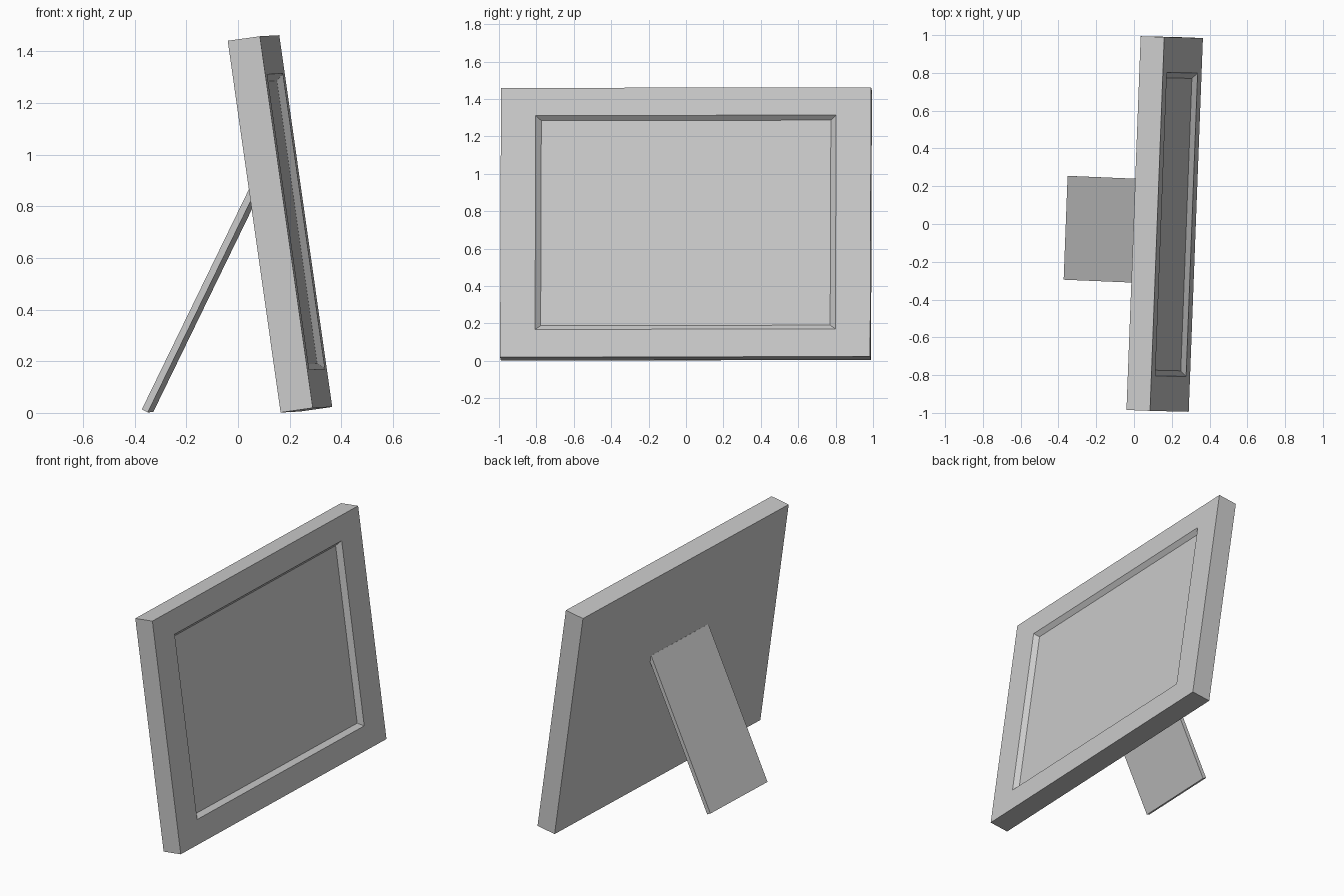
import bpy
import bmesh
from math import copysign
from mathutils import Matrix, Vector

default = bpy.data.objects.get("Cube")
if default:
    bpy.data.objects.remove(default, do_unlink=True)

# One plain grey for every part
grey = bpy.data.materials.new("plain_grey")
grey.use_nodes = True
grey.diffuse_color = (0.6, 0.6, 0.6, 1)
grey.node_tree.nodes["Principled BSDF"].inputs["Base Color"].default_value = (0.6, 0.6, 0.6, 1)

# The whole model is yawed slightly; this is its width direction
ACROSS = Vector((0.038, 1, 0.002)).normalized()


def placement(up, centre):
    """Local x runs across, y runs up the board, z points out of its face."""
    up = (up - ACROSS * up.dot(ACROSS)).normalized()
    out = ACROSS.cross(up)
    turn = Matrix((ACROSS, up, out)).transposed().to_4x4()
    return Matrix.Translation(centre) @ turn


def board(size):
    bm = bmesh.new()
    bmesh.ops.create_cube(bm, size=1)
    bmesh.ops.scale(bm, vec=size, verts=bm.verts)
    return bm


def nest(bm, face, width, height, z):
    """Inset a face to a given rectangle at a given depth."""
    bmesh.ops.inset_region(bm, faces=[face], thickness=0.02)
    for v in face.verts:
        v.co = (copysign(width / 2, v.co.x), copysign(height / 2, v.co.y), z)


def finish(bm, name, matrix):
    bmesh.ops.recalc_face_normals(bm, faces=bm.faces)
    mesh = bpy.data.meshes.new(name)
    bm.to_mesh(mesh)
    bm.free()
    mesh.materials.append(grey)
    obj = bpy.data.objects.new(name, mesh)
    obj.matrix_world = matrix
    bpy.context.collection.objects.link(obj)


# Leaning frame with a shallow bevelled picture recess
depth = 0.126
frame = board((1.98, 1.454, depth))
front = max(frame.faces, key=lambda f: f.calc_center_median().z)
nest(frame, front, 1.607, 1.155, depth / 2)
nest(frame, front, 1.549, 1.107, depth / 2 - 0.026)
finish(frame, "picture_frame", placement(Vector((-0.141, 0, 0.99)), Vector((0.1625, 0, 0.732))))

# Back stand, its upper end buried in the frame
width, length, thick = 0.55, 0.99, 0.026
stand = board((width, length, thick))
bmesh.ops.translate(stand, verts=stand.verts, vec=(0, length / 2, thick / 2))
finish(stand, "back_stand", placement(Vector((0.438, 0, 0.899)), Vector((-0.362, -0.02, 0.014))))
